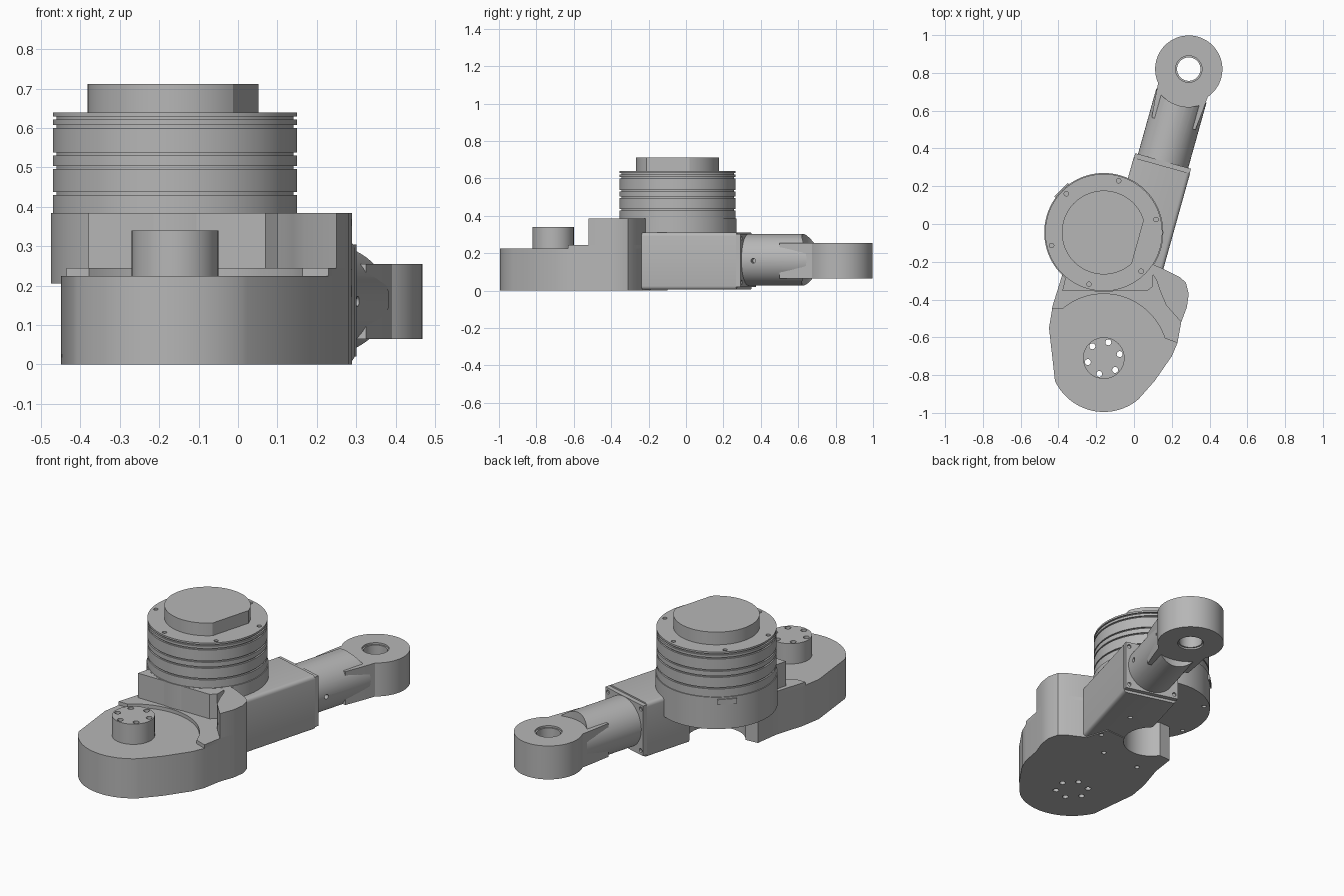
import bpy, bmesh, math
from mathutils import Matrix, Vector

if "Cube" in bpy.data.objects:
    bpy.data.objects.remove(bpy.data.objects["Cube"])

grey = bpy.data.materials.new("machined_grey")
grey.use_nodes = True
COLOR = (0.47, 0.47, 0.47, 1)
grey.diffuse_color = COLOR
grey.node_tree.nodes["Principled BSDF"].inputs["Base Color"].default_value = COLOR

PIVOT = (-0.16, -0.71)
MOTOR = (-0.16, -0.045)
EYE = (0.29, 0.82)
TILT = math.radians(-15.6)
# Arm space: origin under the eye, y along the arm, x across it
ARM = Matrix.Translation((*EYE, 0)) @ Matrix.Rotation(TILT, 4, "Z")


def arc(center, r, start, end, n):
    angles = [math.radians(start + (end - start) * i / n) for i in range(n + 1)]
    return [(center[0] + r * math.cos(a), center[1] + r * math.sin(a)) for a in angles]


def circle(center, r, n=64):
    return arc(center, r, 0, 360, n)[:-1]


def ring(center, r, degrees, hole):
    return [circle(arc(center, r, d, d, 1)[0], hole, 16) for d in degrees]


def finish(name, bm, matrix=None):
    bmesh.ops.recalc_face_normals(bm, faces=bm.faces)
    mesh = bpy.data.meshes.new(name)
    if matrix:
        bm.transform(matrix)
    bm.to_mesh(mesh)
    bm.free()
    ob = bpy.data.objects.new(name, mesh)
    bpy.context.collection.objects.link(ob)
    mesh.materials.append(grey)
    return ob


def prism(name, outlines, z0, z1, matrix=None):
    """Extrude one or several closed outlines from z0 to z1."""
    bm = bmesh.new()
    for pts in outlines:
        face = bm.faces.new([bm.verts.new((x, y, z0)) for x, y in pts])
        out = bmesh.ops.extrude_face_region(bm, geom=[face])
        top = [v for v in out["geom"] if isinstance(v, bmesh.types.BMVert)]
        bmesh.ops.translate(bm, verts=top, vec=(0, 0, z1 - z0))
    return finish(name, bm, matrix)


def lathe(name, profile, center, n=96):
    """Closed solid of revolution from (radius, z) points."""
    bm = bmesh.new()
    rings = [[bm.verts.new((x, y, z)) for x, y in circle(center, r, n)] for r, z in profile]
    for a, b in zip(rings, rings[1:]):
        for i in range(n):
            j = (i + 1) % n
            bm.faces.new((a[i], a[j], b[j], b[i]))
    bm.faces.new(rings[0])
    bm.faces.new(rings[-1])
    return finish(name, bm)


def box(name, x0, x1, y0, y1, z0, z1, matrix, bevel=0.0):
    ob = prism(name, [[(x0, y0), (x1, y0), (x1, y1), (x0, y1)]], z0, z1)
    if bevel:
        bm = bmesh.new()
        bm.from_mesh(ob.data)
        long_edges = [e for e in bm.edges
                      if abs((e.verts[0].co - e.verts[1].co).normalized().y) > 0.9]
        bmesh.ops.bevel(bm, geom=long_edges, offset=bevel, segments=4, profile=0.5, affect="EDGES")
        bm.to_mesh(ob.data)
        bm.free()
    ob.data.transform(matrix)
    return ob


def rod(name, r, start, end, matrix, n=64):
    """Cylinder between two points."""
    a, b = Vector(start), Vector(end)
    bm = bmesh.new()
    turn = (b - a).to_track_quat("Z", "Y").to_matrix().to_4x4()
    bmesh.ops.create_cone(bm, cap_ends=True, segments=n, radius1=r, radius2=r,
                          depth=(b - a).length, matrix=Matrix.Translation((a + b) / 2) @ turn)
    return finish(name, bm, matrix)


def cut(ob, *cutters):
    for cutter in cutters:
        mod = ob.modifiers.new("cut", "BOOLEAN")
        mod.operation, mod.solver, mod.object = "DIFFERENCE", "EXACT", cutter
        bpy.context.view_layer.objects.active = ob
        bpy.ops.object.modifier_apply(modifier=mod.name)
        cutter.hide_render = True


SIX = [14 + 60 * i for i in range(6)]

# Cutters
pivot_holes = prism("pivot_hole_cutter", ring(PIVOT, 0.087, SIX, 0.016), -0.1, 0.5)
motor_holes = prism("motor_hole_cutter", ring(MOTOR, 0.285, SIX, 0.012), 0.62, 0.7)
motor_low_holes = prism("motor_low_hole_cutter", ring(MOTOR, 0.285, SIX, 0.012), 0.1, 0.225)
base_holes = prism("base_hole_cutter", ring(MOTOR, 0.28, [26, -24, -64, -114], 0.013), -0.1, 0.03)
bore = prism("bore_cutter", [circle(MOTOR, 0.15)], -0.1, 0.205)
eye_gap = prism("eye_gap_cutter", [circle((0, 0), 0.2)], -0.1, 0.5, ARM)
eye_hole = prism("eye_hole_cutter", [circle((0, 0), 0.062)], -0.1, 0.5, ARM)
eye_sinks = [prism("eye_sink_cutter", [circle((0, 0), 0.07)], z, z + 0.1, ARM)
             for z in (-0.025, 0.245)]
neck_hole = rod("neck_hole_cutter", 0.013, (0.1, -0.44, 0.16), (0.2, -0.44, 0.16), ARM, 16)
flange_holes = [rod("flange_hole_cutter", 0.011, (x, -0.515, z), (x, -0.45, z), ARM, 16)
                for x in (-0.133, 0.133) for z in (0.045, 0.28)]

# Gearbox base, its thin step and the raised shoulder
right_side = [(0.23, -0.63), (0.25, -0.52), (0.28, -0.44), (0.29, -0.37),
              (0.275, -0.31), (0.24, -0.28), (0.14, -0.23)]
left_side = [(-0.36, -0.13), (-0.38, -0.27), (-0.43, -0.43)]
base = prism("gearbox_base", [arc(PIVOT, 0.285, 205, 310, 28) + [(0.11, -0.83), (0.2, -0.7)]
             + right_side + [(0.1, -0.1)] + left_side + [(-0.45, -0.55)]], 0, 0.225)
cut(base, pivot_holes, base_holes, bore)
step = prism("gearbox_step", [arc(PIVOT, 0.34, 130, 18, 28) + right_side
             + [(0.1, -0.2)] + left_side + [(-0.435, -0.45)]], 0.225, 0.245)
cut(step, bore)
shoulder = prism("raised_shoulder", [right_side[1:] + [(0.06, -0.2), (0.12, -0.3), (0.14, -0.36),
                 (0.17, -0.43)]], 0.245, 0.385)
seat = prism("motor_seat", [[(-0.38, -0.355), (0.07, -0.355), (0.1, -0.33), (0.1, -0.15),
             (-0.33, -0.15)]], 0.21, 0.384)

# Output boss with through holes
boss = prism("output_boss", [circle(PIVOT, 0.11)], 0.225, 0.34)
cut(boss, pivot_holes)

# Motor with ring grooves, flat-sided cap and small side socket
profile = [(0.315, 0.205), (0.315, 0.385), (0.31, 0.385)]
for z in (0.43, 0.496, 0.53, 0.6, 0.622):
    profile += [(0.31, z), (0.301, z), (0.301, z + 0.008), (0.31, z + 0.008)]
profile += [(0.31, 0.64)]
motor = lathe("motor_body", profile, MOTOR)
cut(motor, motor_holes, motor_low_holes)
flat = math.degrees(math.acos(0.187 / 0.222))
cap = prism("motor_cap", [arc(MOTOR, 0.222, flat - 15.6, 344.4 - flat, 72)], 0.64, 0.712)
socket_space = Matrix.Translation((*MOTOR, 0)) @ Matrix.Rotation(math.radians(45), 4, "Z")
socket = box("motor_socket", -0.05, 0.05, 0.29, 0.32, 0.345, 0.375, socket_space)

# Arm block, end flange, round neck and eye
block = box("arm_block", -0.155, 0.155, -1.06, -0.53, 0.005, 0.312, ARM, 0.02)
cut(block, bore, base_holes)
flange = box("arm_flange", -0.153, 0.153, -0.53, -0.505, 0.02, 0.304, ARM)
cut(flange, *flange_holes)
neck = rod("arm_neck", 0.138, (0, -0.51, 0.165), (0, -0.1, 0.165), ARM)
cut(neck, eye_gap, neck_hole)
lug = prism("arm_eye", [arc((0, 0), 0.178, -40, 220, 64)
            + [(-0.13, -0.2), (-0.12, -0.3), (0.12, -0.3), (0.13, -0.2)]], 0.065, 0.255, ARM)
cut(lug, eye_hole, *eye_sinks)

# Remove the cutters and shade
for ob in list(bpy.data.objects):
    if "cutter" in ob.name:
        bpy.data.objects.remove(ob)
bpy.ops.object.select_all(action="DESELECT")
for ob in (base, step, shoulder, seat, boss, motor, cap, socket, block, flange, neck, lug):
    ob.select_set(True)
    bpy.context.view_layer.objects.active = ob
bpy.ops.object.shade_smooth_by_angle(angle=math.radians(30))
